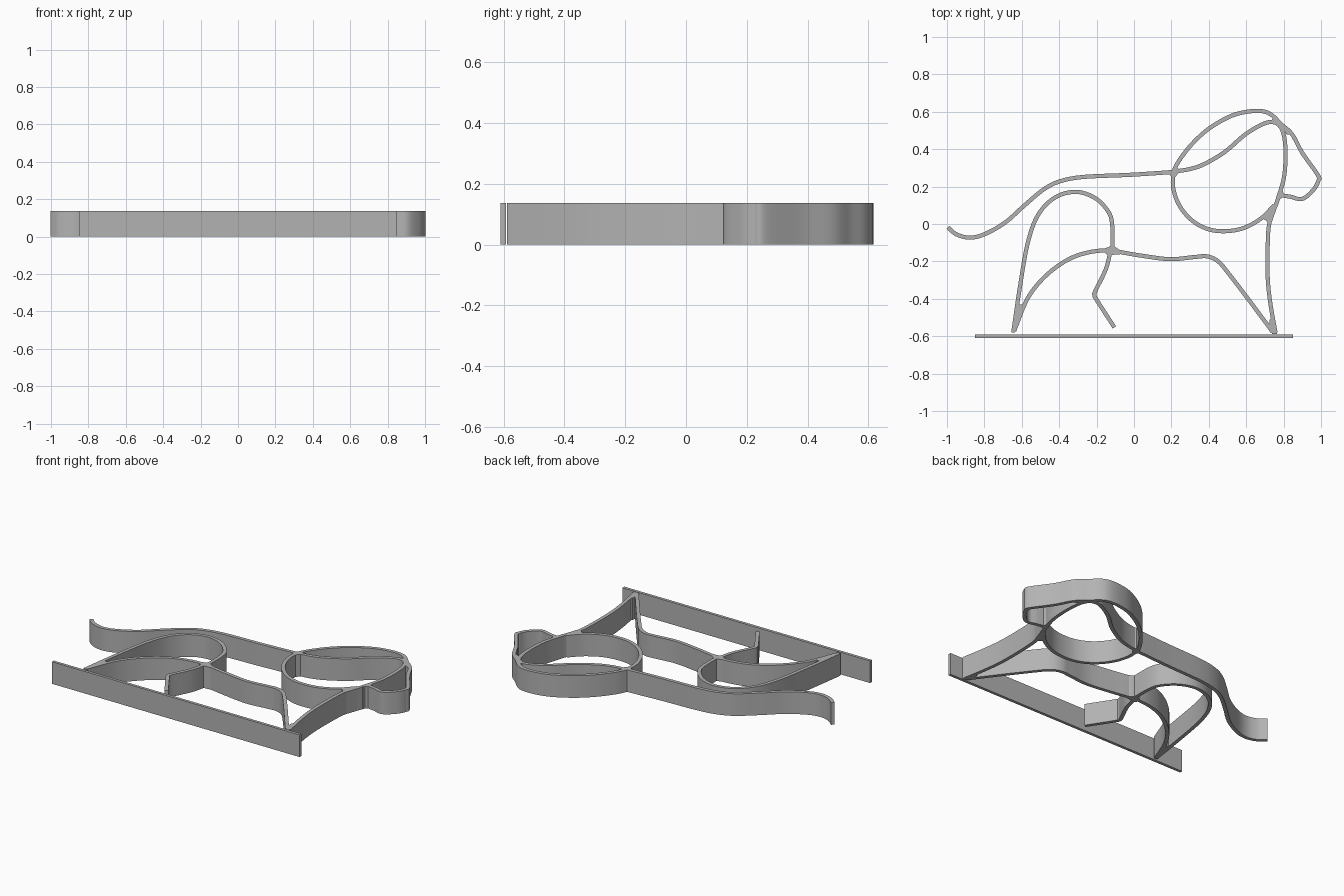
import bpy, bmesh
from mathutils import Vector

HEIGHT = 0.137
HALF = 0.011

cube = bpy.data.objects.get("Cube")
if cube:
    bpy.data.objects.remove(cube, do_unlink=True)

grey = bpy.data.materials.new("plain grey")
grey.use_nodes = True
COLOUR = (0.45, 0.45, 0.45, 1)
grey.diffuse_color = COLOUR
grey.node_tree.nodes["Principled BSDF"].inputs["Base Color"].default_value = COLOUR


def finish(name, bm):
    bmesh.ops.recalc_face_normals(bm, faces=bm.faces)
    mesh = bpy.data.meshes.new(name)
    bm.to_mesh(mesh)
    bm.free()
    mesh.materials.append(grey)
    obj = bpy.data.objects.new(name, mesh)
    bpy.context.collection.objects.link(obj)
    bpy.ops.object.select_all(action='DESELECT')
    obj.select_set(True)
    bpy.context.view_layer.objects.active = obj
    bpy.ops.object.shade_smooth_by_angle(angle=0.6)
    return obj


def spline(points, steps=6):
    """Smooth path through the points."""
    p = [Vector(q) for q in points]
    p = [2 * p[0] - p[1]] + p + [2 * p[-1] - p[-2]]
    out = []
    for a, b, c, d in zip(p, p[1:], p[2:], p[3:]):
        for i in range(steps):
            t = i / steps
            out.append(0.5 * (2 * b + (c - a) * t + (2 * a - 5 * b + 4 * c - d) * t * t
                              + (3 * b - a - 3 * c + d) * t ** 3))
    return out + [p[-2]]


def wall(name, points):
    """Upright strip of constant width following a smooth path."""
    path = spline(points)
    bm = bmesh.new()
    rings = []
    for i, q in enumerate(path):
        t = (path[min(i + 1, len(path) - 1)] - path[max(i - 1, 0)]).normalized()
        n = Vector((-t.y, t.x)) * HALF
        rings.append([bm.verts.new((*(q + n * s), z))
                      for s, z in ((1, 0), (-1, 0), (-1, HEIGHT), (1, HEIGHT))])
    for a, b in zip(rings, rings[1:]):
        for k in range(4):
            bm.faces.new((a[k], a[k - 1], b[k - 1], b[k]))
    bm.faces.new(rings[0])
    bm.faces.new(rings[-1])
    return finish(name, bm)


def block(name, outline):
    """Upright prism with the given plan outline."""
    bm = bmesh.new()
    face = bm.faces.new([bm.verts.new((x, y, 0)) for x, y in outline])
    top = bmesh.ops.extrude_face_region(bm, geom=[face])["geom"]
    bmesh.ops.translate(bm, vec=(0, 0, HEIGHT),
                        verts=[v for v in top if isinstance(v, bmesh.types.BMVert)])
    return finish(name, bm)


# Ground strip
block("base_strip", [(-.85, -.61), (.85, -.61), (.85, -.592), (-.85, -.592)])

# Body outline
wall("tail_and_back", [(-.995, -.018), (-.95, -.055), (-.88, -.073), (-.8, -.055), (-.69, .007),
                       (-.585, .1), (-.48, .187), (-.39, .23), (-.265, .252), (-.02, .263),
                       (.21, .278)])
wall("hind_leg", [(-.645, -.575), (-.612, -.35), (-.57, -.11), (-.515, .045), (-.425, .14),
                  (-.313, .172), (-.21, .14), (-.14, .07), (-.117, 0), (-.115, -.14)])
wall("hind_shin", [(-.125, -.14), (-.15, -.24), (-.205, -.355), (-.212, -.38), (-.2, -.405),
                   (-.105, -.553)])
wall("belly", [(-.64, -.57), (-.57, -.4), (-.48, -.285), (-.37, -.2), (-.265, -.157),
               (-.14, -.142), (.03, -.168), (.19, -.188), (.32, -.177), (.39, -.173),
               (.45, -.2), (.51, -.27), (.617, -.41), (.74, -.575)])
wall("front_leg", [(.757, -.582), (.73, -.43), (.715, -.29), (.715, -.11), (.725, .01), (.765, .12)])

# Head and mane
wall("mane_inner", [(.765, .12), (.8, .24), (.81, .35), (.805, .455), (.783, .52), (.74, .545),
                    (.68, .53), (.59, .475), (.485, .385), (.375, .32), (.295, .293), (.21, .28)])
wall("mane_top_and_face", [(.21, .28), (.245, .345), (.315, .433), (.405, .513), (.52, .578),
                           (.617, .602), (.692, .602), (.74, .58), (.785, .535), (.845, .48),
                           (.9, .38), (.984, .26), (.985, .23), (.965, .19), (.92, .145),
                           (.885, .133), (.84, .145), (.775, .155)])
wall("mane_lower", [(.21, .28), (.21, .19), (.245, .095), (.315, .015), (.405, -.03), (.5, -.038),
                    (.59, -.02), (.68, .03), (.75, .1)])

# Solid webs where strips meet
block("hind_foot", [(-.656, -.58), (-.636, -.58), (-.59, -.43), (-.625, -.43)])
block("front_foot", [(.725, -.57), (.74, -.588), (.765, -.588), (.74, -.5), (.725, -.51)])
block("chest_web", [(.69, .03), (.714, .01), (.737, .01), (.775, .12), (.74, .1)])
block("brow_web", [(.735, .55), (.745, .58), (.785, .545), (.85, .475), (.815, .48), (.79, .525)])
block("chin_web", [(.76, .12), (.8, .145), (.8, .165), (.785, .2)])
block("mane_web", [(.19, .267), (.2, .25), (.22, .25), (.24, .275), (.24, .295), (.22, .305)])
block("hip_web", [(-.17, -.135), (-.128, -.12), (-.105, -.12), (-.075, -.14), (-.075, -.162),
                  (-.115, -.165), (-.135, -.17), (-.15, -.16)])
